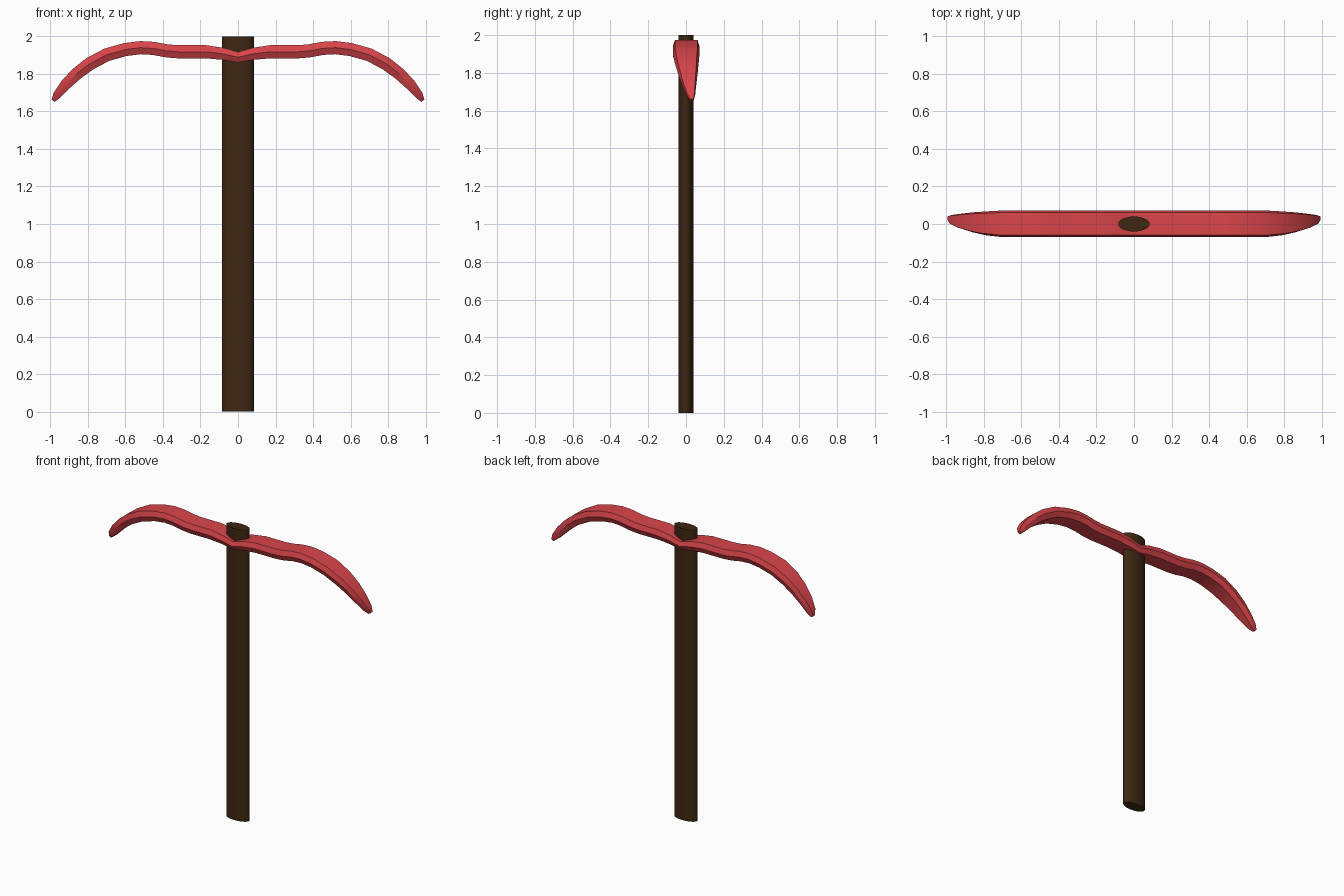
import bpy, bmesh
from mathutils import Vector

if "Cube" in bpy.data.objects:
    bpy.data.objects.remove(bpy.data.objects["Cube"])


def paint(obj, name, rgb):
    mat = bpy.data.materials.new(name)
    mat.diffuse_color = (*rgb, 1)
    mat.use_nodes = True
    mat.node_tree.nodes["Principled BSDF"].inputs["Base Color"].default_value = mat.diffuse_color
    obj.data.materials.append(mat)


def smooth(obj, angle):
    bpy.ops.object.select_all(action='DESELECT')
    obj.select_set(True)
    bpy.context.view_layer.objects.active = obj
    bpy.ops.object.shade_smooth_by_angle(angle=angle)


# Handle: oval shaft
bpy.ops.mesh.primitive_cylinder_add(vertices=32, radius=1, depth=2, location=(0, 0, 1))
handle = bpy.context.object
handle.name = "handle"
handle.scale = (0.084, 0.04, 1)
bpy.ops.object.transform_apply(location=True, scale=True)
paint(handle, "dark_wood", (0.05, 0.02, 0.006))
smooth(handle, 0.6)

# Curved head, right half: x, z, half thickness, front y, back y
stations = [
    (0.00, 1.889, 0.028, -0.07, 0.072), (0.08, 1.907, 0.032, -0.07, 0.072),
    (0.17, 1.918, 0.035, -0.07, 0.072), (0.32, 1.918, 0.035, -0.07, 0.072),
    (0.38, 1.923, 0.035, -0.07, 0.072), (0.45, 1.936, 0.035, -0.07, 0.072),
    (0.52, 1.940, 0.035, -0.07, 0.072), (0.60, 1.930, 0.035, -0.07, 0.072),
    (0.70, 1.902, 0.035, -0.07, 0.072), (0.79, 1.854, 0.035, -0.06, 0.067),
    (0.86, 1.801, 0.033, -0.044, 0.062), (0.92, 1.742, 0.029, -0.025, 0.055),
    (0.965, 1.687, 0.022, -0.002, 0.049), (0.985, 1.657, 0.010, 0.018, 0.042),
]
# Six-sided section: share of half width, share of half thickness
section = [(-1, 0), (-0.84, 1), (0.84, 1), (1, 0), (0.76, -1), (-0.76, -1)]

bm = bmesh.new()
rings = []
for i, (x, z, t, y0, y1) in enumerate(stations):
    a, b = stations[max(i - 1, 0)], stations[min(i + 1, len(stations) - 1)]
    up = Vector((a[1] - b[1], 0, b[0] - a[0])).normalized()
    if i == 0:
        up = Vector((0, 0, 1))
    mid, half = (y0 + y1) / 2, (y1 - y0) / 2
    rings.append([bm.verts.new(Vector((x, mid + u * half, z)) + up * v * t)
                  for u, v in section])
for r, s in zip(rings, rings[1:]):
    for k in range(6):
        n = (k + 1) % 6
        bm.faces.new((r[k], r[n], s[n], s[k]))
bm.faces.new(rings[-1])
bmesh.ops.recalc_face_normals(bm, faces=bm.faces)
# Make sure the open half faces outward before mirroring
top = max(bm.faces, key=lambda f: f.calc_center_median().z)
if top.normal.z < 0:
    bmesh.ops.reverse_faces(bm, faces=bm.faces)
mesh = bpy.data.meshes.new("pick_head")
bm.to_mesh(mesh)
bm.free()
head = bpy.data.objects.new("pick_head", mesh)
bpy.context.collection.objects.link(head)
paint(head, "red_metal", (0.7, 0.06, 0.07))
smooth(head, 0.5)

# Mirror to the left side
mirror = head.modifiers.new("mirror", 'MIRROR')
mirror.use_axis = (True, False, False)
mirror.use_clip = True
